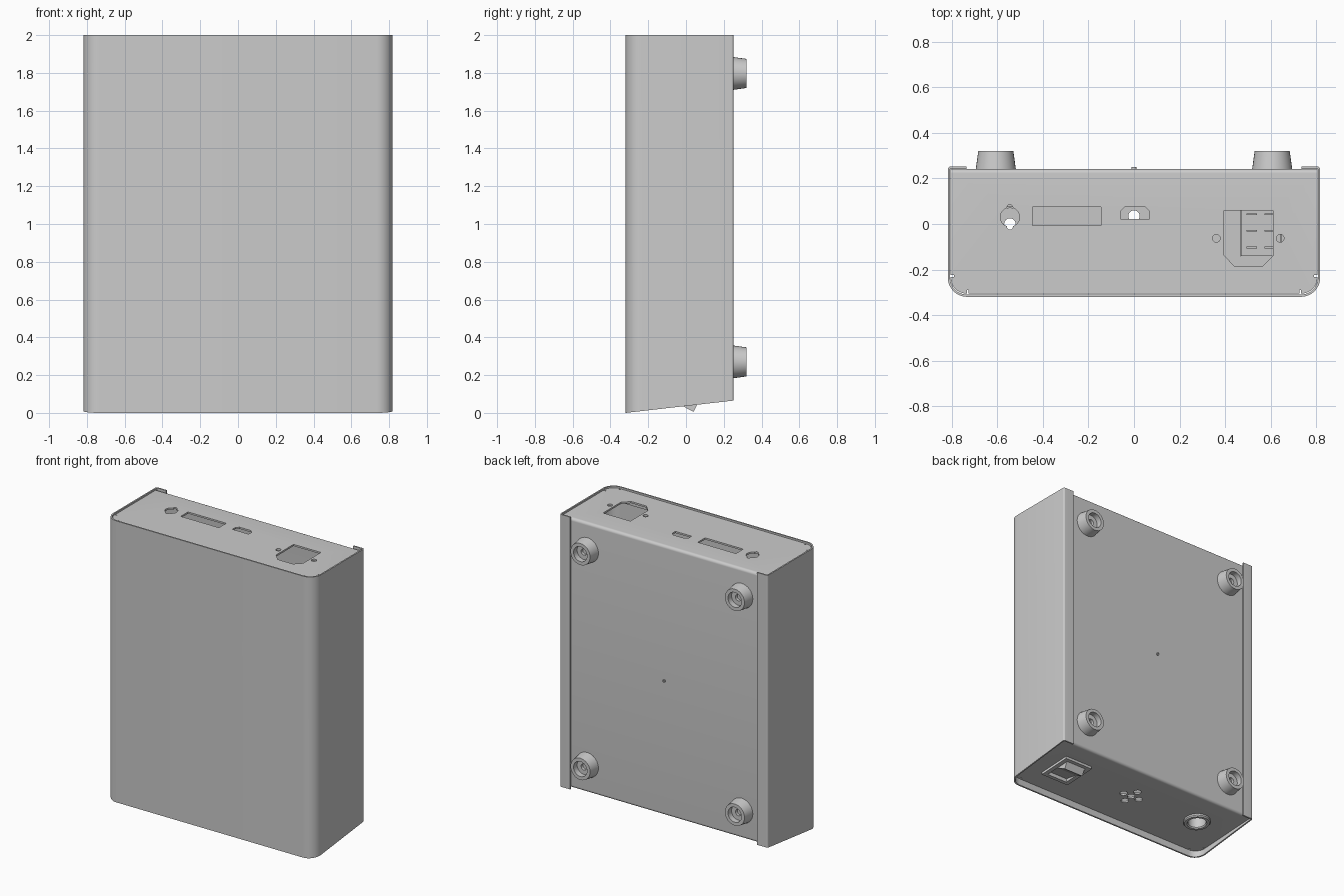
import bpy, bmesh, math
from mathutils import Vector

if "Cube" in bpy.data.objects:
    bpy.data.objects.remove(bpy.data.objects["Cube"])

SEG = 32


def finish(name, bm):
    bmesh.ops.remove_doubles(bm, verts=bm.verts, dist=1e-5)
    bmesh.ops.recalc_face_normals(bm, faces=bm.faces)
    me = bpy.data.meshes.new(name)
    bm.to_mesh(me)
    bm.free()
    ob = bpy.data.objects.new(name, me)
    bpy.context.collection.objects.link(ob)
    return ob


def smooth(ob):
    bpy.ops.object.select_all(action='DESELECT')
    ob.select_set(True)
    bpy.context.view_layer.objects.active = ob
    bpy.ops.object.shade_smooth_by_angle(angle=math.radians(30))


def prism(name, pts, lo, hi, axis='z'):
    """Extrude a 2D outline: (x, y) along z, or (y, z) along x."""
    put = (lambda p, h: (p[0], p[1], h)) if axis == 'z' else (lambda p, h: (h, p[0], p[1]))
    bm = bmesh.new()
    a = [bm.verts.new(put(p, lo)) for p in pts]
    b = [bm.verts.new(put(p, hi)) for p in pts]
    bm.faces.new(a)
    bm.faces.new(b)
    for i in range(len(pts)):
        j = (i + 1) % len(pts)
        bm.faces.new((a[i], a[j], b[j], b[i]))
    return finish(name, bm)


def rect(x0, x1, y0, y1):
    return [(x0, y0), (x1, y0), (x1, y1), (x0, y1)]


def circle(x, y, r, n=SEG):
    return [(x + r * math.cos(2 * math.pi * i / n), y + r * math.sin(2 * math.pi * i / n)) for i in range(n)]


def fillet(pts, radii, n=8):
    """Round the inner corners of an open path; one radius per corner."""
    out = [Vector(pts[0])]
    for i, r in enumerate(radii, 1):
        p = Vector(pts[i])
        u = (Vector(pts[i - 1]) - p).normalized()
        v = (Vector(pts[i + 1]) - p).normalized()
        half = u.angle(v) / 2
        c = p + (u + v).normalized() * (r / math.sin(half))
        s = p + u * (r / math.tan(half)) - c
        e = p + v * (r / math.tan(half)) - c
        a0 = math.atan2(s.y, s.x)
        da = (math.atan2(e.y, e.x) - a0 + math.pi) % (2 * math.pi) - math.pi
        out += [c + Vector((math.cos(a0 + da * k / n), math.sin(a0 + da * k / n))) * r for k in range(n + 1)]
    return out + [Vector(pts[-1])]


def ribbon(path, t):
    """Closed outline of a sheet: the path plus its offset to the left."""
    off = []
    for i, p in enumerate(path):
        d0 = (p - path[i - 1]).normalized() if i else (path[1] - p).normalized()
        d1 = (path[i + 1] - p).normalized() if i < len(path) - 1 else d0
        n0, n1 = Vector((-d0.y, d0.x)), Vector((-d1.y, d1.x))
        m = (n0 + n1).normalized()
        off.append(p + m * (t / m.dot(n0)))
    return path + off[::-1]


def lathe(name, prof, centre, axis='z'):
    """Revolve a (radius, height) profile; height runs along z or +y."""
    bm = bmesh.new()
    rings = []
    for i in range(SEG):
        a = 2 * math.pi * i / SEG
        ring = []
        for r, h in prof:
            c, s = r * math.cos(a), r * math.sin(a)
            v = Vector((c, s, h)) if axis == 'z' else Vector((c, h, s))
            ring.append(bm.verts.new(v + Vector(centre)))
        rings.append(ring)
    n = len(prof)
    for i in range(SEG):
        p, q = rings[i], rings[(i + 1) % SEG]
        for k in range(n):
            bm.faces.new((p[k], p[(k + 1) % n], q[(k + 1) % n], q[k]))
    bmesh.ops.dissolve_degenerate(bm, dist=1e-6, edges=bm.edges)
    ob = finish(name, bm)
    smooth(ob)
    return ob


def boolean(ob, cutter, op='DIFFERENCE'):
    m = ob.modifiers.new('cut', 'BOOLEAN')
    m.object, m.operation, m.solver = cutter, op, 'EXACT'
    bpy.context.view_layer.objects.active = ob
    bpy.ops.object.modifier_apply(modifier=m.name)
    bpy.data.objects.remove(cutter)


def tilt(ob):
    """Move a part modelled at z = 0 onto the slanted bottom plate."""
    for v in ob.data.vertices:
        v.co.z += 0.045 + 0.0547 * (v.co.y + 0.306)
    return ob


# Outer sleeve: folded sheet with back lips and a slanted lower edge
path = fillet([(-0.735, 0.252), (-0.818, 0.252), (-0.818, -0.32), (0.818, -0.32),
               (0.818, 0.252), (0.735, 0.252)], [0.012, 0.085, 0.085, 0.012])
sleeve = prism('outer_sleeve', ribbon(path, 0.01), 0, 2)
for v in sleeve.data.vertices:
    if v.co.z < 1:
        v.co.z = 0.114 * (v.co.y + 0.32)
smooth(sleeve)

# Inner chassis: bottom, back and top plates folded from one sheet
path = fillet([(-0.307, 0.045), (0.242, 0.075), (0.242, 1.99), (-0.307, 1.99)], [0.02, 0.02])
chassis = prism('chassis', ribbon(path, 0.012), -0.82, 0.82, 'x')
boolean(chassis, prism('trim', fillet([(-0.806, 0.3), (-0.806, -0.306), (0.806, -0.306), (0.806, 0.3)],
                                      [0.073, 0.073]), -1, 3), 'INTERSECT')

# Openings in the top plate
top_holes = [
    circle(-0.545, 0.03, 0.042), circle(-0.545, 0.072, 0.013, 16), circle(-0.545, -0.012, 0.013, 16),
    rect(-0.445, -0.145, -0.007, 0.075),
    [(-0.06, 0.022), (0.068, 0.022), (0.068, 0.055), (0.048, 0.075), (-0.04, 0.075), (-0.06, 0.055)],
    [(0.395, 0.06), (0.395, -0.137), (0.443, -0.187), (0.562, -0.187), (0.61, -0.14), (0.61, 0.06)],
    circle(0.362, -0.063, 0.017, 20), circle(0.642, -0.063, 0.017, 20)]
for h in top_holes:
    boolean(chassis, prism('cutter', h, 1.9, 2.1))

# Openings in the bottom plate
bottom_holes = [circle(x, -0.03 + y, 0.025, 20)
                for x, y in ((0, 0), (0.065, 0), (-0.065, 0), (0, 0.065), (0, -0.065))]
bottom_holes += [circle(-0.545, 0.0, 0.075), rect(0.468, 0.646, -0.141, 0.081)]
for h in bottom_holes:
    boolean(chassis, prism('cutter', h, -0.1, 0.2))

# Bend relief slits at the front corners, and the return flanges of both plates
for s in (-1, 1):
    for slit in (rect(s * 0.73 - 0.004, s * 0.73 + 0.004, -0.33, -0.29),
                 rect(s * 0.81 - 0.02, s * 0.81 + 0.02, -0.232, -0.224)):
        boolean(chassis, prism('cutter', slit, -1, 3))
smooth(chassis)
flanges = {'front': rect(-0.724, 0.724, -0.306, -0.295),
           'left': rect(-0.806, -0.795, -0.22, 0.215),
           'right': rect(0.795, 0.806, -0.22, 0.215)}
for side, r in flanges.items():
    prism('top_flange_' + side, r, 1.9, 1.98)
    tilt(prism('bottom_flange_' + side, r, 0.01, 0.09))

# Four tapered feet with a stepped recess, on the back
foot = [(0, 0), (0.088, 0), (0.077, 0.078), (0.053, 0.078), (0.053, 0.038),
        (0.022, 0.038), (0.022, 0.018), (0, 0.018)]
for x in (-0.607, 0.607):
    for z in (0.27, 1.797):
        lathe('foot', foot, (x, 0.242, z), 'y')

# Small rivet in the middle of the back
lathe('back_rivet', [(0, -0.014), (0.01, -0.014), (0.01, 0.008), (0.004, 0.008), (0.004, 0.0), (0, 0.0)],
      (0, 0.242, 1.03), 'y')

# Rocker switch: bezel with pocket, body, rocker and terminals
cx, cy = 0.557, -0.03
bezel = prism('switch_bezel', rect(cx - 0.11, cx + 0.11, cy - 0.125, cy + 0.125), -0.018, 0)
boolean(bezel, prism('cutter', rect(cx - 0.08, cx + 0.08, cy - 0.1, cy + 0.1), -0.1, 0.1))
tilt(bezel)
body = prism('switch_body', rect(cx - 0.0875, cx + 0.0875, cy - 0.11, cy + 0.11), 0, 0.19)
boolean(body, prism('cutter', rect(cx - 0.08, cx + 0.08, cy - 0.1, cy + 0.1), -0.1, 0.05))
tilt(body)
tilt(prism('switch_rocker', [(cy + y, z) for y, z in ((-0.095, 0.05), (-0.095, 0.004), (0, -0.018),
     (0.07, -0.058), (0.095, -0.01), (0.095, 0.05))], cx - 0.076, cx + 0.076, 'x'))
for dx in (-0.04, 0.04):
    for dy in (-0.073, 0, 0.073):
        tilt(prism('switch_terminal', rect(cx + dx - 0.023, cx + dx + 0.023, cy + dy - 0.004, cy + dy + 0.004),
                   0.19, 0.25))

# Round socket in the bottom plate
tilt(lathe('round_socket', [(0.06, -0.012), (0.066, -0.02), (0.084, -0.02), (0.09, -0.012), (0.09, 0),
     (0.072, 0), (0.072, 0.08), (0.025, 0.08), (0.025, 0.06), (0.06, 0.06)], (-0.545, 0.0, 0)))
